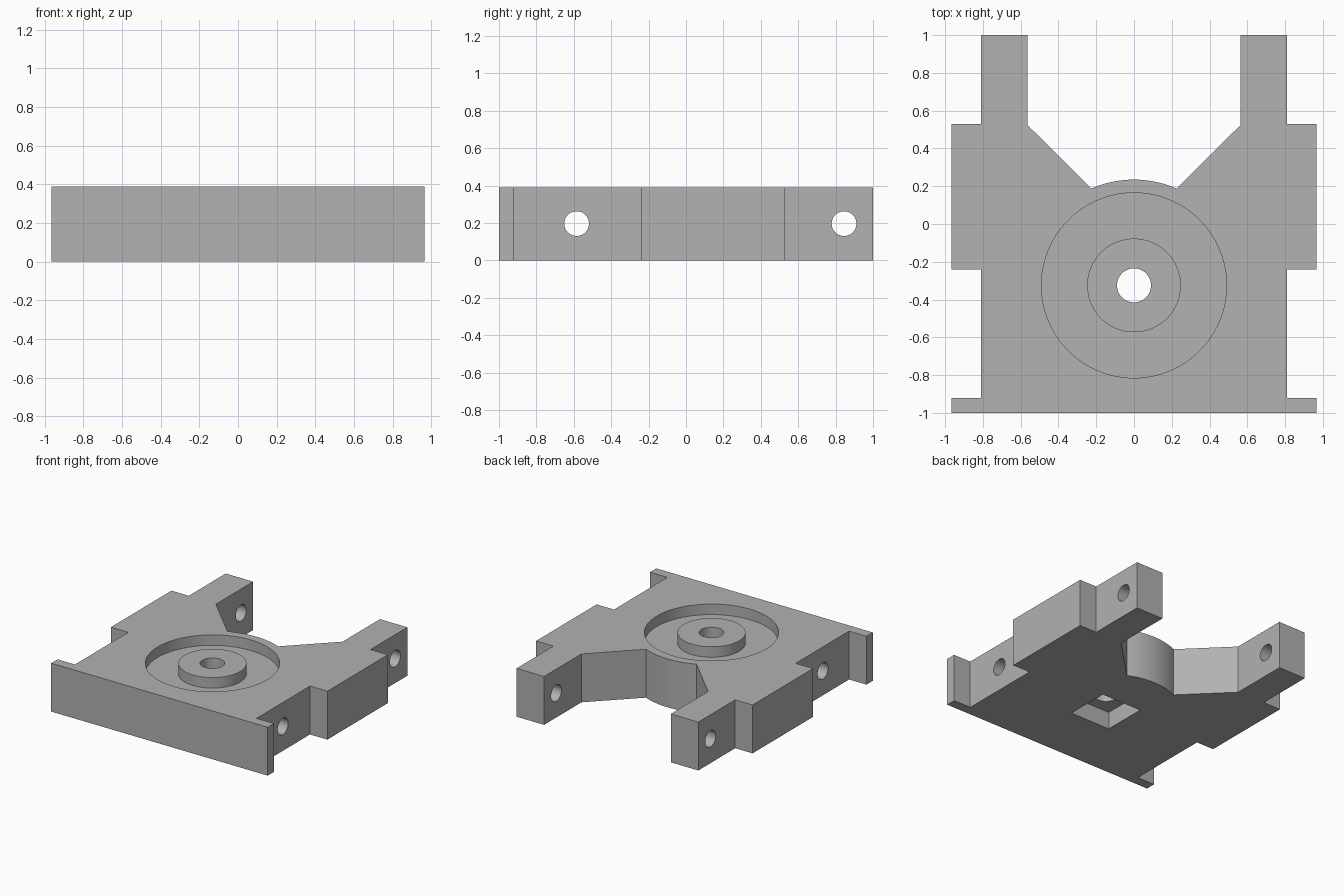
import bpy, bmesh, math
from mathutils import Matrix, Vector

cube = bpy.data.objects.get("Cube")
if cube:
    bpy.data.objects.remove(cube, do_unlink=True)

HEIGHT = 0.39
HUB_Y = -0.325

grey = bpy.data.materials.new("plain grey")
grey.use_nodes = True
colour = (0.445, 0.445, 0.445, 1)
grey.diffuse_color = colour
grey.node_tree.nodes["Principled BSDF"].inputs["Base Color"].default_value = colour


def make_object(name, bm):
    bmesh.ops.recalc_face_normals(bm, faces=bm.faces[:])
    mesh = bpy.data.meshes.new(name)
    bm.to_mesh(mesh)
    bm.free()
    obj = bpy.data.objects.new(name, mesh)
    bpy.context.collection.objects.link(obj)
    mesh.materials.append(grey)
    return obj


def extrude_outline(name, points, height):
    bm = bmesh.new()
    face = bm.faces.new([bm.verts.new((x, y, 0)) for x, y in points])
    top = bmesh.ops.extrude_face_region(bm, geom=[face])["geom"]
    verts = [g for g in top if isinstance(g, bmesh.types.BMVert)]
    bmesh.ops.translate(bm, verts=verts, vec=(0, 0, height))
    return make_object(name, bm)


def cylinder(name, radius, length, matrix):
    bm = bmesh.new()
    bmesh.ops.create_cone(bm, cap_ends=True, segments=64, radius1=radius,
                          radius2=radius, depth=length, matrix=matrix)
    return make_object(name, bm)


def ring(name, inner, outer, bottom, top):
    bm = bmesh.new()
    corners = [(inner, bottom), (outer, bottom), (outer, top), (inner, top)]
    verts = [bm.verts.new((r, HUB_Y, z)) for r, z in corners]
    edges = [bm.edges.new((verts[i], verts[(i + 1) % 4])) for i in range(4)]
    bmesh.ops.spin(bm, geom=verts + edges, cent=(0, HUB_Y, 0), axis=(0, 0, 1),
                   angle=math.tau, steps=96, use_merge=True)
    bmesh.ops.remove_doubles(bm, verts=bm.verts[:], dist=1e-5)
    return make_object(name, bm)


# Body outline: flange, waist, ear, rear arm and slanted throat, then mirrored
right_half = [(0.965, -1), (0.965, -0.92), (0.81, -0.92), (0.81, -0.24),
              (0.965, -0.24), (0.965, 0.53), (0.81, 0.53), (0.81, 1),
              (0.565, 1), (0.565, 0.525)]
# Rear rim arc, concentric with the hub
half_angle = math.asin(0.225 / 0.56)
arc = []
for i in range(33):
    a = half_angle * (1 - i / 16)
    arc.append((0.56 * math.sin(a), HUB_Y + 0.56 * math.cos(a)))
left_half = [(-x, y) for x, y in reversed(right_half)]
body = extrude_outline("bracket_body", right_half + arc + left_half, HEIGHT)

# Round groove around the hub, centre bore and square pocket underneath
cutters = [ring("groove_cutter", 0.248, 0.49, HEIGHT - 0.085, HEIGHT + 0.1)]
cutters.append(cylinder("bore_cutter", 0.09, 2,
                        Matrix.Translation((0, HUB_Y, 0))))
bm = bmesh.new()
bmesh.ops.create_cube(bm, size=1, matrix=Matrix.Translation((0, HUB_Y, 0))
                      @ Matrix.Diagonal(Vector((0.36, 0.36, 0.28, 1))))
cutters.append(make_object("pocket_cutter", bm))

# Cross holes through the body and through both arms
for name, y in (("front_hole_cutter", -0.585), ("arm_hole_cutter", 0.845)):
    cutters.append(cylinder(name, 0.066, 3, Matrix.Translation((0, y, 0.197))
                            @ Matrix.Rotation(math.pi / 2, 4, "Y")))

bpy.ops.object.select_all(action="DESELECT")
bpy.context.view_layer.objects.active = body
body.select_set(True)
for cutter in cutters:
    cutter.hide_render = True
    mod = body.modifiers.new(cutter.name, "BOOLEAN")
    mod.operation = "DIFFERENCE"
    mod.solver = "EXACT"
    mod.object = cutter
    bpy.ops.object.modifier_apply(modifier=mod.name)
    bpy.data.objects.remove(cutter, do_unlink=True)

bpy.ops.object.shade_smooth_by_angle(angle=math.radians(30))
